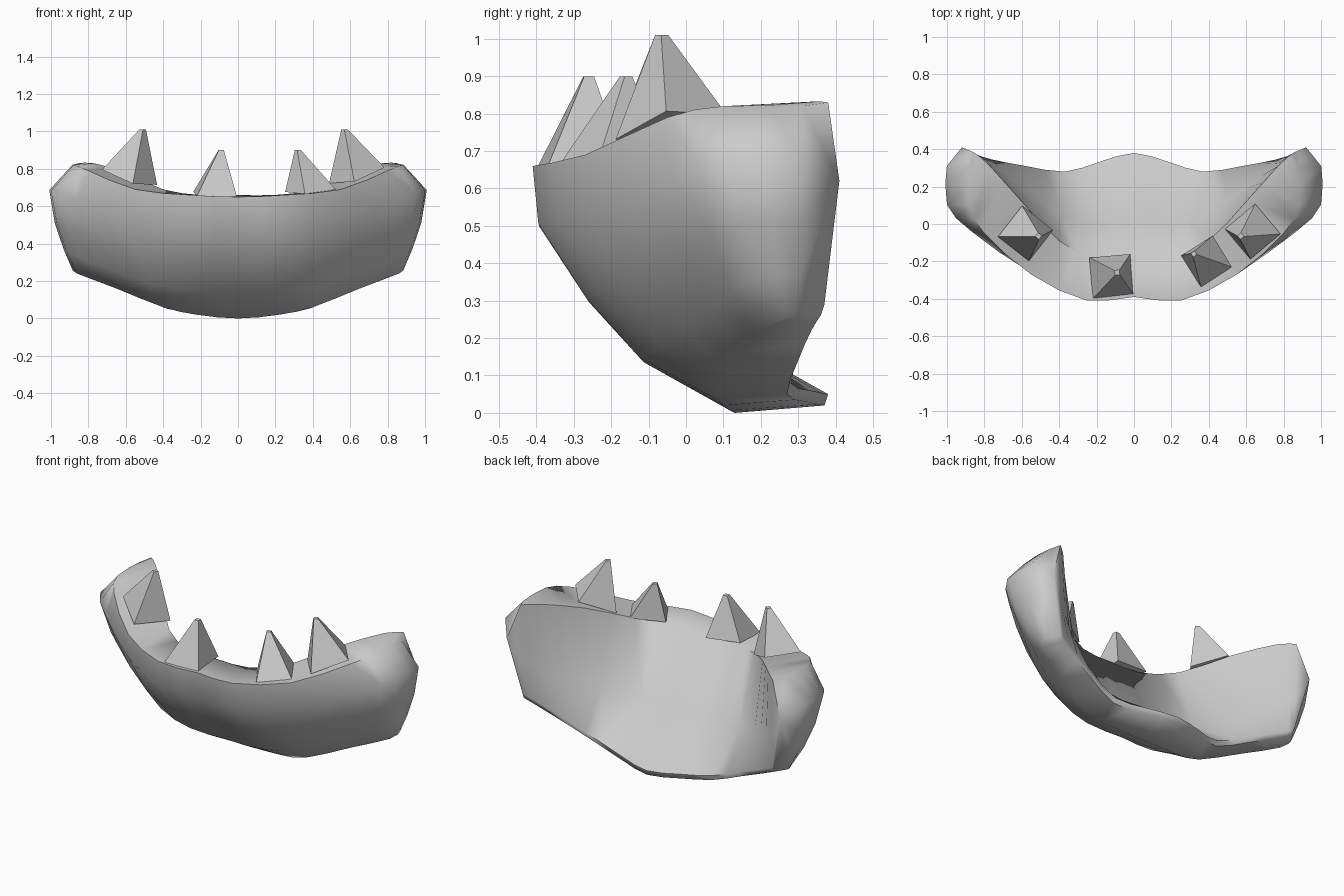
import bpy, bmesh
from math import radians
from mathutils import Vector, Matrix

if "Cube" in bpy.data.objects:
    bpy.data.objects.remove(bpy.data.objects["Cube"])

# Jaw stations, centre to right end: inner top, outer top, bottom, rear lip
STATIONS = [
    [(0, -.2, .66), (0, -.39, .65), (0, .13, 0), (0, .38, .05)],
    [(.2, -.19, .66), (.25, -.41, .66), (.22, .1, .02), (.19, .33, .06)],
    [(.4, -.09, .69), (.55, -.27, .69), (.4, .08, .06), (.37, .28, .08)],
    [(.6, .12, .78), (.8, -.05, .79), (.65, .15, .16), (.58, .31, .17)],
    [(.77, .31, .83), (.88, .1, .82), (.86, .23, .24), (.76, .345, .25)],
    [(.85, .38, .83), (.88, .31, .82), (.88, .3, .26), (.84, .37, .29)],
]
# Shared curvature of the outer wall: travel inward, travel down, sideways bulge
OUTER = [(.03, .24, .26), (.28, .55, .2), (.56, .8, .1)]


def section(station):
    """Closed ring: top ridge, curved outer wall, bottom, lip, hollow inner wall."""
    top_in, top_out, low, lip = map(Vector, station)
    ring = [top_in, top_out]
    for f, g, b in OUTER:
        p = top_out.lerp(low, f)
        ring.append(Vector((p.x + b * top_out.x ** 6, p.y, top_out.z + (low.z - top_out.z) * g)))
    hollow = top_in.lerp(lip, .36)
    hollow.z = top_in.z + (lip.z - top_in.z) * .66
    return ring + [low, lip - Vector((0, .01, .03)), lip, hollow]


def spline(a, b, c, d, t):
    return 0.5 * (2*b + (c - a)*t + (2*a - 5*b + 4*c - d)*t*t + (3*b - a - 3*c + d)*t**3)


def finish(bm, name, angle):
    bmesh.ops.recalc_face_normals(bm, faces=bm.faces)
    me = bpy.data.meshes.new(name)
    bm.to_mesh(me)
    bm.free()
    ob = bpy.data.objects.new(name, me)
    bpy.context.collection.objects.link(ob)
    bpy.ops.object.select_all(action='DESELECT')
    ob.select_set(True)
    bpy.context.view_layer.objects.active = ob
    bpy.ops.object.shade_smooth_by_angle(angle=angle)


# Jaw: mirrored sections lofted from end to end
right = [section(s) for s in STATIONS]
secs = [[Vector((-p.x, p.y, p.z)) for p in s] for s in right[:0:-1]] + right
last = len(secs) - 1
rings = []
for i in range(last):
    quad = (secs[max(0, i - 1)], secs[i], secs[i + 1], secs[min(last, i + 2)])
    for t in (0, .5):
        rings.append([spline(*q, t) for q in zip(*quad)])
rings.append(secs[-1])
bm = bmesh.new()
vr = [[bm.verts.new(p) for p in r] for r in rings]
n = len(vr[0])
for r0, r1 in zip(vr, vr[1:]):
    for j in range(n):
        k = (j + 1) % n
        bm.faces.new((r0[j], r0[k], r1[k], r1[j]))
# Blunt bulging jaw ends
for ring, side in ((vr[0], -1), (vr[-1], 1)):
    tip = bm.verts.new((side * .92, .41, .62))
    for j in range(n):
        bm.faces.new((ring[j], ring[(j + 1) % n], tip))
finish(bm, "jaw", 1.2)


# Teeth: blunt four-sided pyramids, square base turned and tilted to the gum
def tooth(name, centre, apex, width, turn, tilt):
    bm = bmesh.new()
    centre, apex = Vector(centre), Vector(apex)
    rot = Matrix.Rotation(radians(turn), 3, 'Z')
    corners = [rot @ Vector((x, y, 0)) * width / 2 for x, y in ((-1, -1), (1, -1), (1, 1), (-1, 1))]
    lo = [bm.verts.new(centre + c + Vector((0, 0, tilt[0] * c.x + tilt[1] * c.y))) for c in corners]
    hi = [bm.verts.new(apex + c * .12) for c in corners]
    for j in range(4):
        k = (j + 1) % 4
        bm.faces.new((lo[j], lo[k], hi[k], hi[j]))
    bm.faces.new(lo)
    bm.faces.new(hi)
    finish(bm, name, 0.5)


tooth("left_fang", (-.58, -.05, .755), (-.51, -.065, 1.01), .21, -38, (-.3, .2))
tooth("right_fang", (.635, -.04, .765), (.57, -.065, 1.01), .21, 40, (.3, .2))
tooth("left_front_tooth", (-.12, -.28, .655), (-.09, -.26, .9), .22, 5, (-.1, .1))
tooth("right_front_tooth", (.39, -.2, .68), (.32, -.16, .9), .2, 32, (.05, .1))
